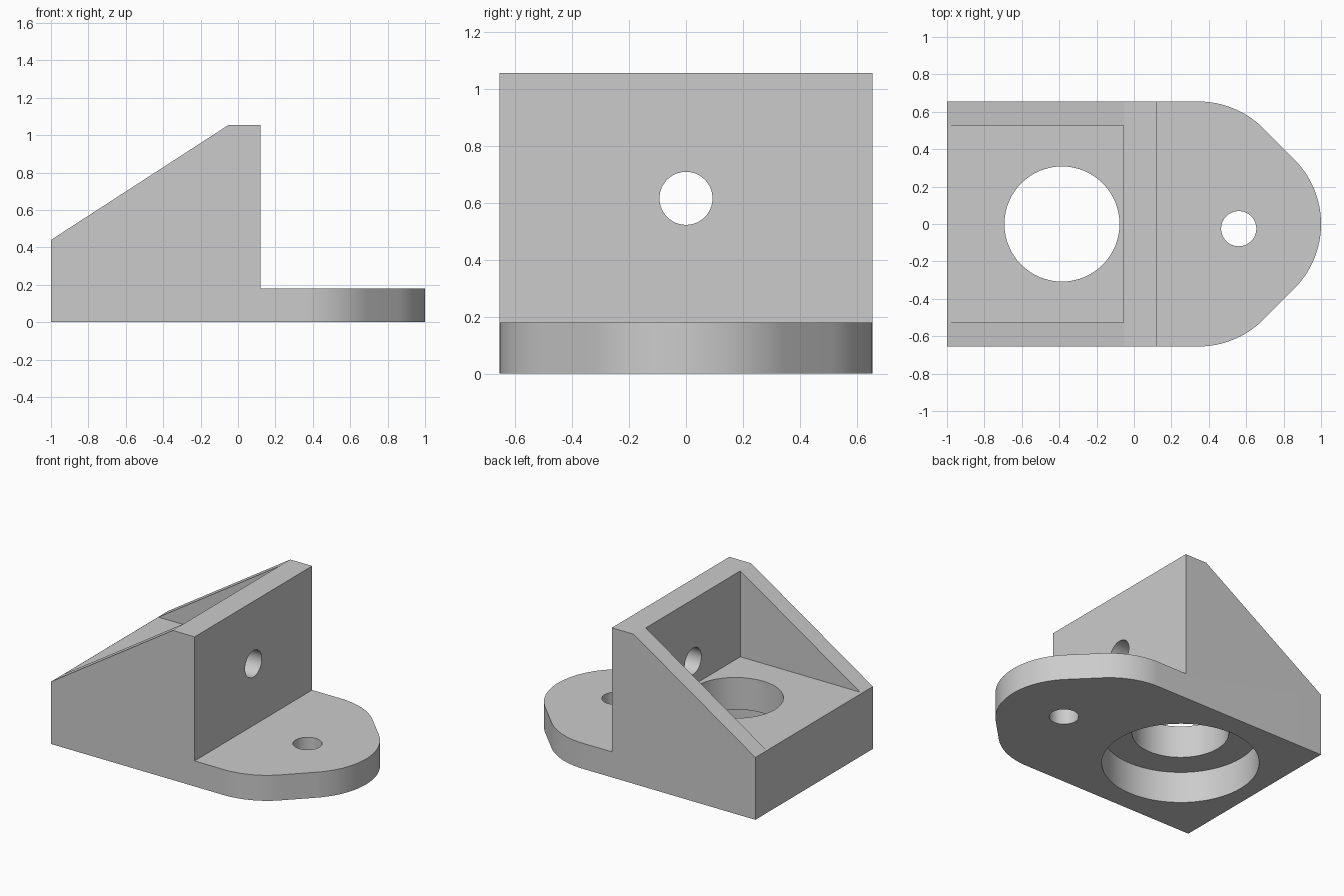
import bpy, bmesh, math
from mathutils import Vector

cube = bpy.data.objects.get("Cube")
if cube:
    bpy.data.objects.remove(cube, do_unlink=True)

grey = bpy.data.materials.new("light_grey")
grey.use_nodes = True
colour = (0.6, 0.6, 0.6, 1)
grey.diffuse_color = colour
grey.node_tree.nodes["Principled BSDF"].inputs["Base Color"].default_value = colour


def prism(name, points, offset):
    """Extrude a closed outline of 3D points along an offset."""
    bm = bmesh.new()
    face = bm.faces.new([bm.verts.new(p) for p in points])
    made = bmesh.ops.extrude_face_region(bm, geom=[face])["geom"]
    top = [g for g in made if isinstance(g, bmesh.types.BMVert)]
    bmesh.ops.translate(bm, verts=top, vec=Vector(offset))
    bmesh.ops.recalc_face_normals(bm, faces=bm.faces)
    mesh = bpy.data.meshes.new(name)
    bm.to_mesh(mesh)
    bm.free()
    mesh.materials.append(grey)
    obj = bpy.data.objects.new(name, mesh)
    bpy.context.collection.objects.link(obj)
    return obj


def arc(cx, cy, r, start, end, steps):
    angles = [math.radians(start + (end - start) * i / steps) for i in range(steps + 1)]
    return [(cx + r * math.cos(a), cy + r * math.sin(a)) for a in angles]


def circle(cx, cy, r):
    return arc(cx, cy, r, 0, 360, 64)[:-1]


def combine(target, tool, operation):
    mod = target.modifiers.new(operation.lower(), 'BOOLEAN')
    mod.operation, mod.solver, mod.object = operation, 'EXACT', tool
    bpy.context.view_layer.objects.active = target
    bpy.ops.object.modifier_apply(modifier=mod.name)
    bpy.data.objects.remove(tool, do_unlink=True)


# Plan outline: square at one end, rounded and tapered at the other
half, nose = 0.655, 0.49
upper = arc(0.51, 0, nose, 0, 45, 16) + arc(0.345, half - nose, nose, 45, 90, 16) + [(-1, half)]
outline = upper + [(x, -y) for x, y in reversed(upper[1:])]
bracket = prism("bracket_body", [(x, y, 0) for x, y in outline], (0, 0, 1.5))

# Side profile: sloped cheeks, upright wall and thin foot
profile = [(-1.1, -0.0), (1.1, 0), (1.1, 0.18), (0.12, 0.18),
           (0.12, 1.055), (-0.05, 1.055), (-1.1, 0.375)]
side = prism("side_profile", [(x, -1, z) for x, z in profile], (0, 2, 0))
combine(bracket, side, 'INTERSECT')

# Pocket between the cheeks
pocket = [(-1.2, -0.527), (-0.055, -0.527), (-0.055, 0.527), (-1.2, 0.527)]
cutters = [prism("pocket", [(x, y, 0.446) for x, y in pocket], (0, 0, 1))]

# Vertical bores: through hole, counterbore underneath, foot hole
for name, x, y, r, top in (("main_bore", -0.385, 0, 0.308, 0.8),
                           ("counterbore", -0.385, 0, 0.5, 0.22),
                           ("foot_hole", 0.56, -0.025, 0.094, 0.5)):
    cutters.append(prism(name, [(px, py, -0.2) for px, py in circle(x, y, r)], (0, 0, top + 0.2)))

# Hole through the upright wall
cutters.append(prism("wall_hole", [(-0.3, y, z) for y, z in circle(0, 0.615, 0.093)], (0.7, 0, 0)))

for cutter in cutters:
    combine(bracket, cutter, 'DIFFERENCE')

bpy.ops.object.select_all(action='DESELECT')
bracket.select_set(True)
bpy.context.view_layer.objects.active = bracket
bpy.ops.object.shade_smooth_by_angle(angle=math.radians(20))
